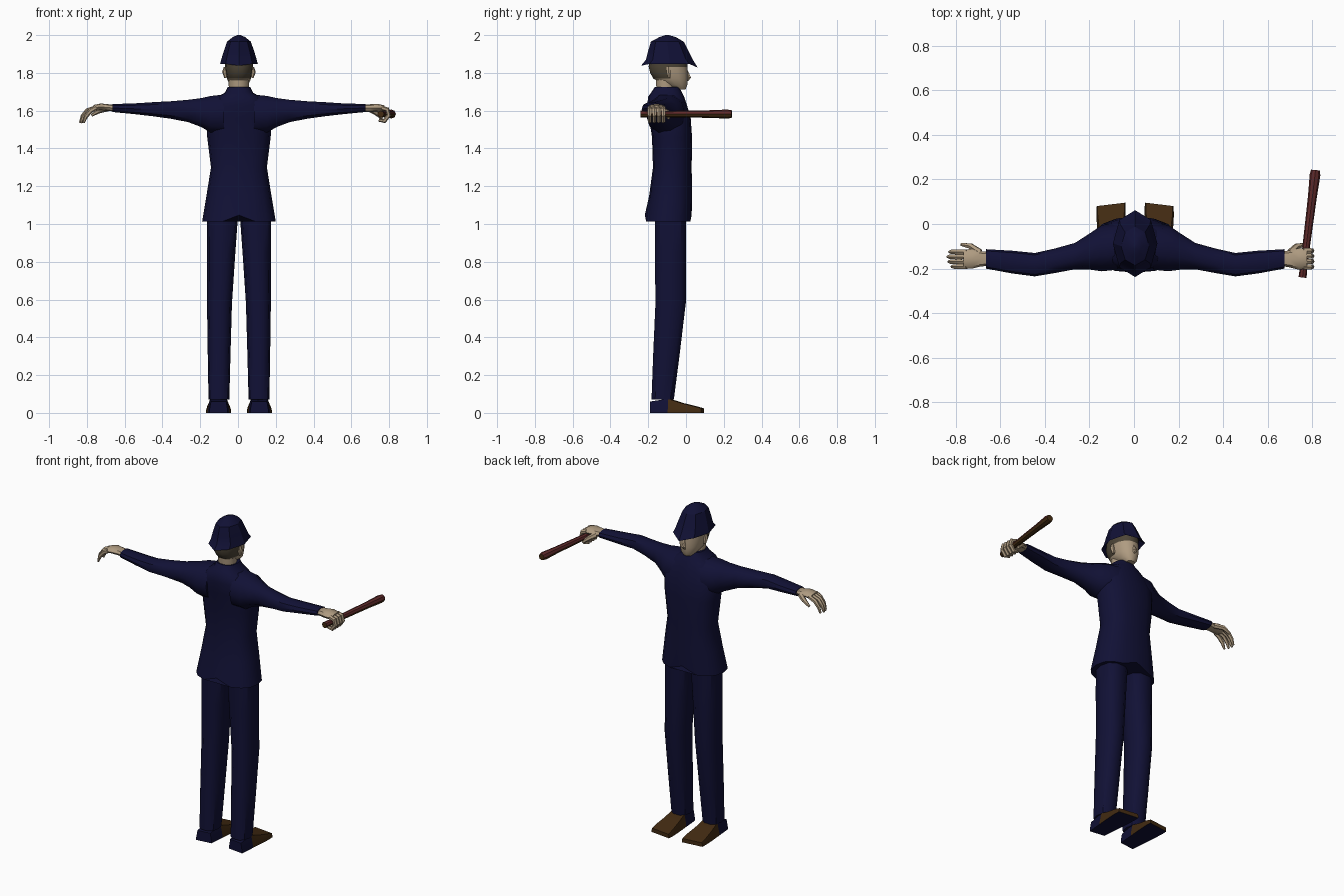
import bpy, bmesh, math
from mathutils import Vector

if "Cube" in bpy.data.objects:
    bpy.data.objects.remove(bpy.data.objects["Cube"])

CX = 0.005  # body centre line


def material(name, rgb):
    m = bpy.data.materials.new(name)
    m.diffuse_color = (*rgb, 1)
    m.use_nodes = True
    m.node_tree.nodes["Principled BSDF"].inputs["Base Color"].default_value = m.diffuse_color
    return m


NAVY = material("navy cloth", (0.0055, 0.0055, 0.036))
SKIN = material("skin", (0.43, 0.33, 0.22))
HAIR = material("dark hair", (0.075, 0.06, 0.038))
BROWN = material("brown leather", (0.055, 0.024, 0.006))
RED = material("red wood", (0.11, 0.022, 0.022))


def ring(c, u, v, n=12, p=1.0):
    """Closed superellipse section; p below 1 makes it boxier."""
    pts = []
    for i in range(n):
        a = 2 * math.pi * i / n
        ca, sa = math.cos(a), math.sin(a)
        f = lambda t: math.copysign(abs(t) ** p, t) if abs(t) > 1e-6 else 0
        pts.append(Vector(c) + Vector(u) * f(ca) + Vector(v) * f(sa))
    return pts


def loft(name, rings, mats, rule=None, angle=40):
    bm = bmesh.new()
    vs = [[bm.verts.new(p) for p in r] for r in rings]
    n = len(vs[0])
    for a, b in zip(vs, vs[1:]):
        for i in range(n):
            bm.faces.new((a[i], a[(i + 1) % n], b[(i + 1) % n], b[i]))
    bm.faces.new(vs[0])
    bm.faces.new(vs[-1])
    bmesh.ops.recalc_face_normals(bm, faces=bm.faces)
    bm.normal_update()
    if rule:
        for f in bm.faces:
            f.material_index = rule(f.calc_center_median(), f.normal)
    me = bpy.data.meshes.new(name)
    bm.to_mesh(me)
    bm.free()
    for m in mats:
        me.materials.append(m)
    ob = bpy.data.objects.new(name, me)
    bpy.context.collection.objects.link(ob)
    bpy.ops.object.select_all(action='DESELECT')
    ob.select_set(True)
    bpy.context.view_layer.objects.active = ob
    bpy.ops.object.shade_smooth_by_angle(angle=math.radians(angle))
    return ob


def upright(rows, n=12, p=1.0):
    """Horizontal sections from (z, centre x, half width, y min, y max)."""
    return [ring((cx, (a + b) / 2, z), (w, 0, 0), (0, (b - a) / 2, 0), n, p)
            for z, cx, w, a, b in rows]


def sideways(rows, n=10, p=0.9):
    """Sections along x from (x, y min, y max, z min, z max)."""
    return [ring((x, (a + b) / 2, (c + d) / 2), (0, (b - a) / 2, 0), (0, 0, (d - c) / 2), n, p)
            for x, a, b, c, d in rows]


def tube(name, path, radii, mats, n=6, rule=None):
    path = [Vector(p) for p in path]
    rings = []
    for i, (p, r) in enumerate(zip(path, radii)):
        d = (path[min(i + 1, len(path) - 1)] - path[max(i - 1, 0)]).normalized()
        ref = Vector((0, 1, 0)) if abs(d.y) < 0.8 else Vector((0, 0, 1))
        u = d.cross(ref).normalized()
        rings.append(ring(p, u * r, d.cross(u) * r, n))
    return loft(name, rings, mats, rule)


# Jacket with flared hem and a small notch at front and back
jacket = upright([
    (1.012, CX, .195, -.218, .03), (1.15, CX, .172, -.195, .032), (1.3, CX, .148, -.175, .03),
    (1.46, CX, .168, -.18, .032), (1.56, CX, .175, -.195, .025), (1.63, CX, .15, -.205, .005),
    (1.675, CX, .11, -.2, -.01), (1.695, CX, .075, -.185, -.02), (1.725, CX, .06, -.165, -.035)],
    n=16, p=0.8)
for i in (4, 12):
    jacket[0][i].z += 0.035
loft("jacket", jacket, [NAVY])

# Sleeves, legs and shoes on each side
for s, side in ((-1, "left"), (1, "right")):
    sx = lambda x: CX + s * x
    loft(side + "_sleeve", sideways([
        (sx(.08), -.205, .005, 1.47, 1.69), (sx(.15), -.212, -.005, 1.48, 1.682),
        (sx(.2), -.205, -.04, 1.51, 1.67), (sx(.27), -.203, -.085, 1.537, 1.66),
        (sx(.36), -.22, -.11, 1.555, 1.652), (sx(.45), -.235, -.13, 1.568, 1.647),
        (sx(.55), -.222, -.12, 1.58, 1.64), (sx(.67), -.2, -.113, 1.592, 1.636)]), [NAVY])
    loft(side + "_trouser_leg", upright([
        (.07, sx(.106), .055, -.185, -.062), (.3, sx(.105), .06, -.177, -.032),
        (.58, sx(.103), .066, -.165, .002), (.85, sx(.094), .075, -.168, .003),
        (1.06, sx(.087), .083, -.168, .003)], n=10, p=0.8), [NAVY])

    cx = sx(.108)
    sections = []
    for y, wb, wt, top in ((-.185, .048, .04, .06), (-.09, .056, .044, .075),
                           (-.02, .062, .052, .052), (.05, .066, .06, .035), (.088, .064, .06, .024)):
        sections.append([Vector((cx + dx, y - s * .12 * dx, z))
                         for dx, z in ((-wb, 0), (wb, 0), (wb, .015), (wt, top), (-wt, top), (-wb, .015))])
    loft(side + "_shoe", sections, [BROWN, NAVY],
         lambda c, nrm: 1 if c.y < -.08 or nrm.z < -.5 else 0, angle=30)

# Neck and head, with hair on the back and under the hat
loft("neck", upright([(1.68, CX, .052, -.155, -.05), (1.73, CX, .054, -.16, -.06),
                      (1.79, CX, .054, -.165, -.06)], n=10), [SKIN])
loft("head", upright([
    (1.713, CX, .026, -.055, -.002), (1.735, CX, .048, -.11, .008), (1.77, CX, .064, -.175, .012),
    (1.8, CX, .07, -.192, .012), (1.832, CX, .074, -.2, .01), (1.89, CX, .074, -.195, .008)],
    n=14, p=0.9), [SKIN, HAIR],
    lambda c, nrm: 1 if (c.y < -.085 and c.z > 1.765) or c.z > 1.835 else 0)
tube("nose", [(CX, .004, 1.815), (CX, .015, 1.775), (CX, .006, 1.76)], [.005, .013, .008], [SKIN])
for s, side in ((-1, "left"), (1, "right")):
    tube(side + "_ear", [(CX + s * .07, -.088, 1.775), (CX + s * .075, -.092, 1.805),
                         (CX + s * .07, -.094, 1.83)], [.008, .014, .01], [SKIN])

# Faceted helmet with a brim pointed at front and back
helmet = upright([
    (1.875, CX, .075, -.2, .012), (1.847, CX, .1, -.238, .062), (1.87, CX, .094, -.212, .036),
    (1.91, CX, .082, -.202, .016), (1.965, CX, .063, -.186, -.012), (1.99, CX, .032, -.14, -.055),
    (2.0, CX, .008, -.11, -.09)], n=8)
helmet[1][2].z = 1.828
helmet[1][6].z = 1.838
loft("helmet", helmet, [NAVY], angle=30)

# Open hand with drooping fingers
loft("left_palm", sideways([
    (-.645, -.188, -.125, 1.595, 1.632), (-.685, -.19, -.122, 1.598, 1.634),
    (-.725, -.2, -.112, 1.602, 1.638), (-.765, -.2, -.115, 1.6, 1.63)], n=8), [SKIN])
for i in range(4):
    y = -.125 - i * .022
    k = (0, .008, .004, -.01)[i]
    tube(f"left_finger_{i + 1}", [(-.75, y, 1.617), (-.79 - k, y, 1.6), (-.815 - k, y, 1.57),
                                  (-.828 - k, y, 1.535)], [.012, .013, .011, .006], [SKIN])
tube("left_thumb", [(-.69, -.128, 1.612), (-.735, -.098, 1.6), (-.775, -.092, 1.575)],
     [.016, .014, .007], [SKIN])

# Closed hand gripping the baton
loft("right_palm", sideways([
    (.66, -.188, -.125, 1.595, 1.632), (.7, -.195, -.118, 1.592, 1.634),
    (.74, -.205, -.108, 1.594, 1.636), (.775, -.2, -.112, 1.597, 1.628)], n=8), [SKIN])
for i in range(4):
    y = -.12 - i * .024
    tube(f"right_finger_{i + 1}", [(.76, y, 1.614), (.79, y, 1.606), (.798, y, 1.575),
                                   (.775, y, 1.545), (.745, y, 1.55)],
         [.013, .013, .012, .012, .008], [SKIN])
tube("right_thumb", [(.7, -.128, 1.608), (.73, -.1, 1.59), (.765, -.092, 1.56)],
     [.016, .014, .009], [SKIN])

# Tapered baton, red on top and brown beneath
tube("baton", [(.756, -.24, 1.582), (.765, -.16, 1.582), (.8, .12, 1.582), (.812, .22, 1.582),
               (.814, .242, 1.582)], [.018, .016, .02, .024, .02], [BROWN, RED], n=8,
     rule=lambda c, nrm: 1 if nrm.z > .2 else 0)
